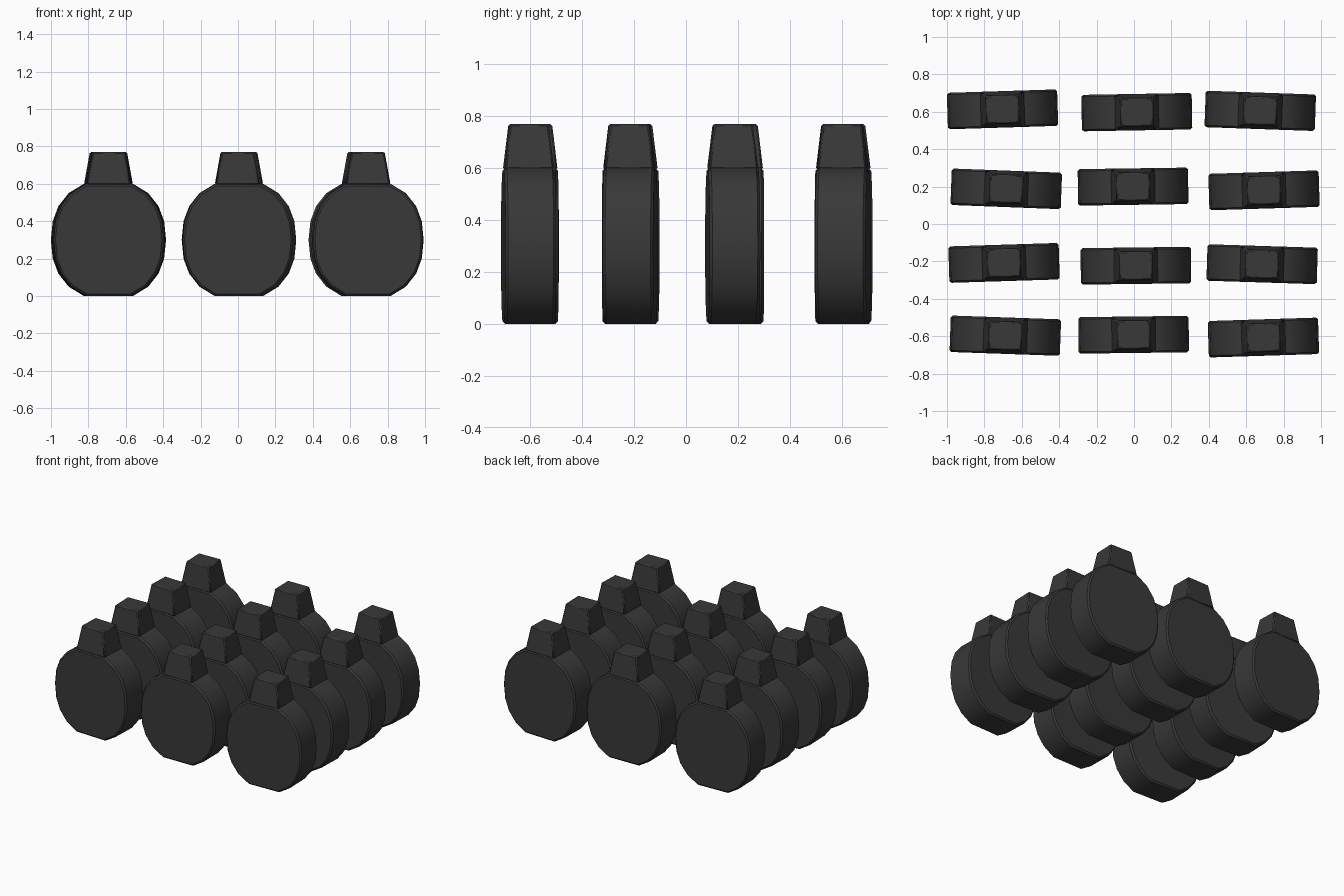
import bpy
import bmesh
from math import radians

cube = bpy.data.objects.get("Cube")
if cube:
    bpy.data.objects.remove(cube, do_unlink=True)

charcoal = bpy.data.materials.new("charcoal")
charcoal.use_nodes = True
charcoal.diffuse_color = (0.04, 0.04, 0.04, 1)
charcoal.node_tree.nodes["Principled BSDF"].inputs["Base Color"].default_value = (0.04, 0.04, 0.04, 1)

DEPTH = 0.195
MIDDLE = 0.3


def make_mesh(name, rings):
    """Join rings of equal length into a closed solid."""
    bm = bmesh.new()
    loops = [[bm.verts.new(p) for p in ring] for ring in rings]
    n = len(loops[0])
    for a, b in zip(loops, loops[1:]):
        for i in range(n):
            j = (i + 1) % n
            bm.faces.new((a[i], a[j], b[j], b[i]))
    bm.faces.new(loops[0])
    bm.faces.new(loops[-1])
    bmesh.ops.recalc_face_normals(bm, faces=bm.faces)
    mesh = bpy.data.meshes.new(name)
    bm.to_mesh(mesh)
    bm.free()
    mesh.materials.append(charcoal)
    return mesh


# Rounded body outline with flat top and bottom, mirrored into four quarters
quarter = [(0.295, 0), (0.285, 0.1), (0.255, 0.18), (0.2, 0.25), (0.118, 0.3)]
half = quarter + [(-x, z) for x, z in reversed(quarter)]
outline = half + [(x, -z) for x, z in reversed(half[1:-1])]


def body_ring(y, scale):
    return [(x * scale, y, MIDDLE + z * scale) for x, z in outline]


h = DEPTH / 2
body_mesh = make_mesh("body", [
    body_ring(-h, 0.965), body_ring(-h + 0.01, 1),
    body_ring(h - 0.01, 1), body_ring(h, 0.965)])


# Tapered neck block
def neck_ring(z, x, y):
    return [(-x, -y, z), (x, -y, z), (x, y, z), (-x, y, z)]


neck_mesh = make_mesh("neck", [neck_ring(0.595, 0.118, h - 0.002), neck_ring(0.77, 0.087, 0.075)])

# Slightly uneven placement: x, y, turn in degrees
spots = [
    (-0.703, 0.613, 1.8), (0.015, 0.598, 1), (0.675, 0.605, -2),
    (-0.683, 0.188, -2.2), (-0.005, 0.2, 0.8), (0.695, 0.18, 1.8),
    (-0.695, -0.208, 1.8), (0.01, -0.223, 0.7), (0.685, -0.215, -1.8),
    (-0.688, -0.597, -2), (-0.002, -0.592, 0.7), (0.692, -0.607, 1.8),
]


def place(name, mesh, spot):
    obj = bpy.data.objects.new(name, mesh)
    bpy.context.collection.objects.link(obj)
    obj.location = (spot[0], spot[1], 0)
    obj.rotation_euler.z = radians(spot[2])
    return obj


parts = []
for number, spot in enumerate(spots, 1):
    parts.append(place(f"body_{number}", body_mesh, spot))
    neck = place(f"neck_{number}", neck_mesh, spot)
    bevel = neck.modifiers.new("soft_edges", "BEVEL")
    bevel.width = 0.007
    bevel.segments = 1
    parts.append(neck)

bpy.ops.object.select_all(action="DESELECT")
for obj in parts:
    obj.select_set(True)
bpy.context.view_layer.objects.active = parts[0]
bpy.ops.object.shade_smooth_by_angle(angle=radians(35))
